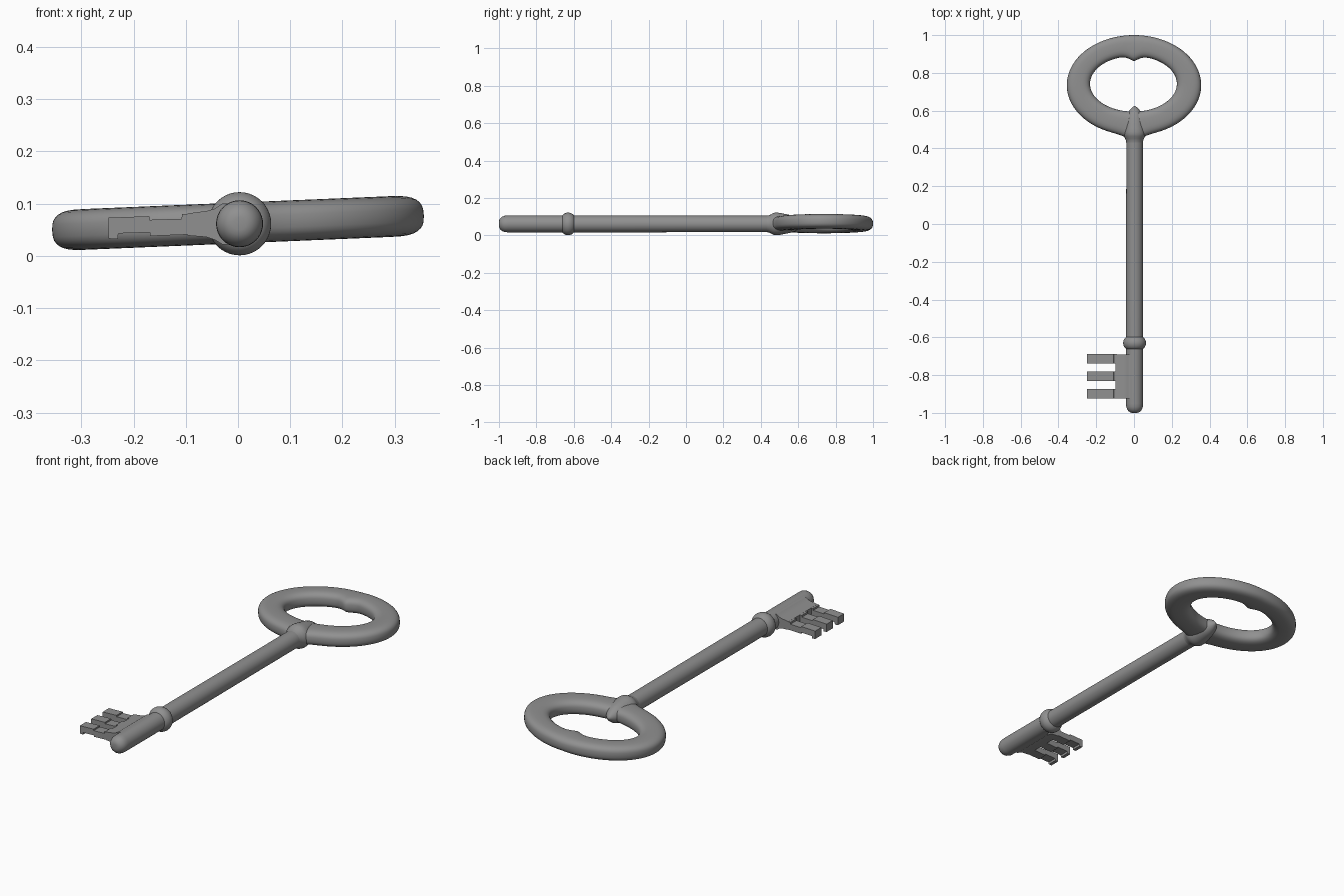
import bpy, bmesh, math
from mathutils import Matrix

if "Cube" in bpy.data.objects:
    bpy.data.objects.remove(bpy.data.objects["Cube"])

AXIS = (0.003, 0.0615)          # x, z of the shaft centre line
TILT = -0.042                   # the key rests slightly rolled

# Dark iron
iron = bpy.data.materials.new("dark_iron")
iron.diffuse_color = (0.28, 0.28, 0.28, 1)
iron.use_nodes = True
iron.node_tree.nodes["Principled BSDF"].inputs["Base Color"].default_value = iron.diffuse_color


def finish(name, bm, angle=40):
    bmesh.ops.recalc_face_normals(bm, faces=bm.faces)
    me = bpy.data.meshes.new(name)
    bm.to_mesh(me)
    bm.free()
    me.materials.append(iron)
    ob = bpy.data.objects.new(name, me)
    bpy.context.collection.objects.link(ob)
    bpy.ops.object.select_all(action='DESELECT')
    ob.select_set(True)
    bpy.context.view_layer.objects.active = ob
    bpy.ops.object.shade_smooth_by_angle(angle=math.radians(angle))
    return ob


def lathe(name, profile, n=40):
    """Revolve (y, radius) points around the shaft axis."""
    bm = bmesh.new()
    rings = []
    for y, r in profile:
        rings.append([bm.verts.new((AXIS[0] + r * math.cos(2 * math.pi * i / n), y,
                                    AXIS[1] + r * math.sin(2 * math.pi * i / n)))
                      for i in range(n)])
    for a, b in zip(rings, rings[1:]):
        for i in range(n):
            j = (i + 1) % n
            bm.faces.new((a[i], a[j], b[j], b[i]))
    bm.faces.new(rings[0])
    bm.faces.new(rings[-1])
    return finish(name, bm)


def prism(name, outline, y0, y1):
    """Extrude an (x, z) outline along y."""
    bm = bmesh.new()
    f = bm.faces.new([bm.verts.new((x, y0, z)) for x, z in outline])
    ext = bmesh.ops.extrude_face_region(bm, geom=[f])
    verts = [v for v in ext['geom'] if isinstance(v, bmesh.types.BMVert)]
    bmesh.ops.translate(bm, verts=verts, vec=(0, y1 - y0, 0))
    return finish(name, bm, 25)


def spow(v, p):
    return math.copysign(abs(v) ** p, v)


# Shaft with rounded tip
lathe("shaft", [(-1.0, 0.012), (-0.998, 0.022), (-0.992, 0.031), (-0.982, 0.039),
                (-0.968, 0.044), (-0.95, 0.045), (-0.3, 0.045), (0.2, 0.044), (0.53, 0.044)])

# Rounded collar above the bit
lathe("collar", [(-0.63 - 0.032 * math.cos(math.pi * i / 16),
                  0.043 + 0.0175 * math.sin(math.pi * i / 16) ** 1.5) for i in range(17)])

# Boss joining shaft and bow, ending in a point inside the ring
lathe("bow_boss", [(0.425, 0.043), (0.44, 0.045), (0.453, 0.050), (0.465, 0.057),
                   (0.475, 0.060), (0.488, 0.0605), (0.505, 0.058), (0.53, 0.053),
                   (0.56, 0.047), (0.585, 0.038), (0.605, 0.025), (0.618, 0.012), (0.625, 0.002)])

# Oval bow: superelliptic section swept between an outer and inner ellipse
bm = bmesh.new()
N, M = 160, 32
loops = []
for i in range(N):
    t = 2 * math.pi * i / N
    c, s = math.cos(t), math.sin(t)
    ox, oy = 0.356 * c, 0.735 + 0.265 * s
    ix, iy = -0.003 + 0.23 * c, 0.742 + 0.147 * s
    if s > 0:                               # small cusp at the top of the hole
        iy -= 0.026 * math.exp(-abs(ix / 0.035) ** 1.6)
    else:                                   # flare towards the shaft
        oy -= 0.022 * math.exp(-(ox / 0.06) ** 2)
    loop = []
    for k in range(M):
        a = 2 * math.pi * k / M
        u = 0.5 + 0.5 * spow(math.cos(a), 0.68)
        z = 0.039 * spow(math.sin(a), 0.72)
        loop.append(bm.verts.new((ix + (ox - ix) * u, iy + (oy - iy) * u, z)))
    loops.append(loop)
for i in range(N):
    a, b = loops[i], loops[(i + 1) % N]
    for k in range(M):
        m = (k + 1) % M
        bm.faces.new((a[k], a[m], b[m], b[k]))
bm.transform(Matrix.Translation((0, 0, 0.063)) @ Matrix.Rotation(TILT, 4, 'Y'))
finish("bow_ring", bm, 60)

# Bit web flaring into the shaft
prism("bit_web", [(-0.097, 0.039), (-0.06, 0.036), (-0.045, 0.031), (-0.03, 0.022),
                  (0.0, 0.022), (0.0, 0.102), (-0.03, 0.1), (-0.045, 0.09),
                  (-0.06, 0.086), (-0.097, 0.081)], -0.924, -0.69)

# Three stepped teeth
tooth = [(-0.248, 0.033), (-0.23, 0.032), (-0.229, 0.043), (-0.168, 0.045), (-0.168, 0.038),
         (-0.09, 0.041), (-0.09, 0.081), (-0.107, 0.08), (-0.108, 0.071), (-0.169, 0.069),
         (-0.17, 0.076), (-0.248, 0.073)]
for i, y in enumerate((-0.739, -0.832, -0.924)):
    prism(f"bit_tooth_{i + 1}", tooth, y, y + 0.05)
